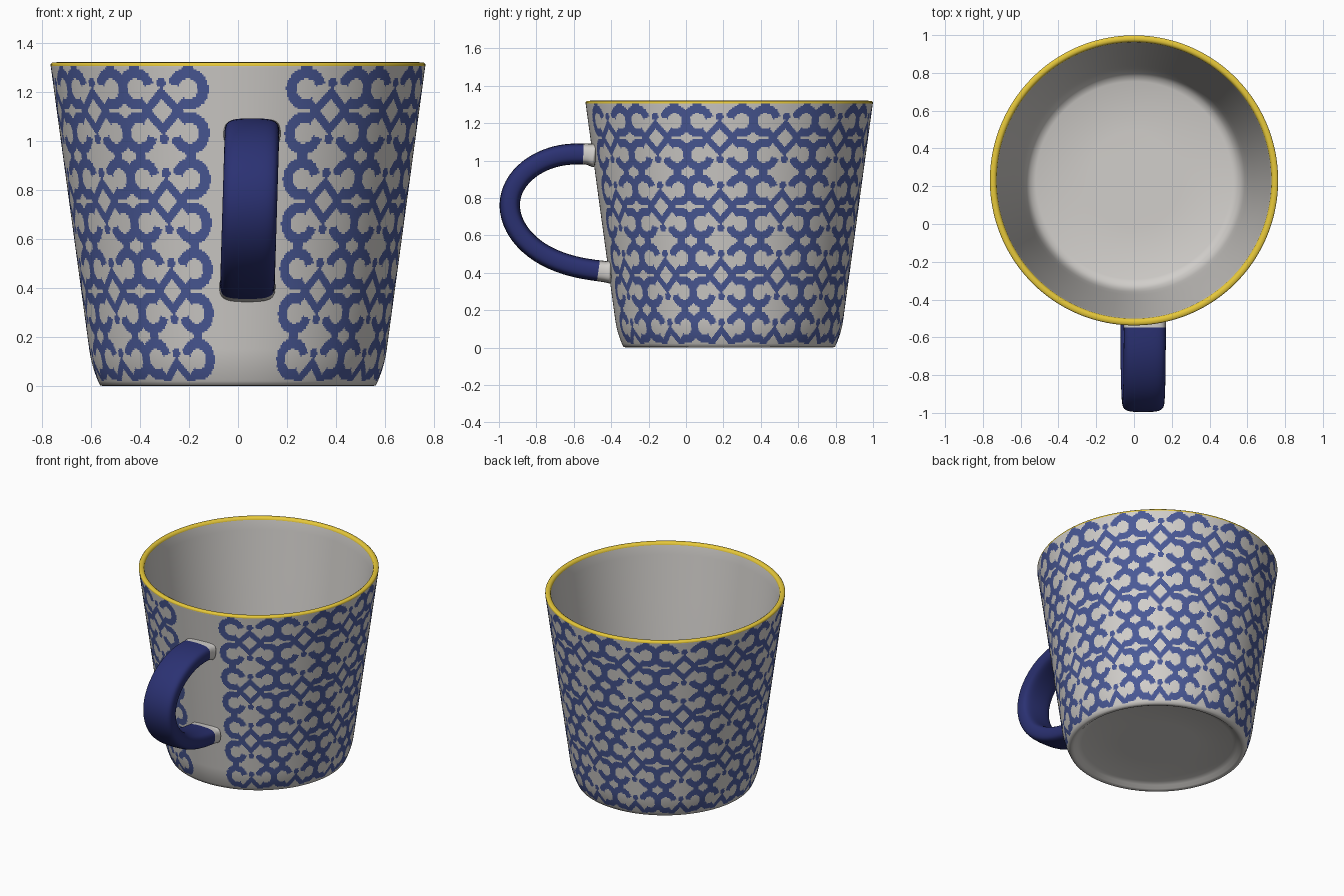
import bpy, bmesh, math
from mathutils import Vector

old = bpy.data.objects.get("Cube")
if old:
    bpy.data.objects.remove(old, do_unlink=True)


def material(name, rgb):
    m = bpy.data.materials.new(name)
    m.use_nodes = True
    m.diffuse_color = (*rgb, 1)
    m.node_tree.nodes["Principled BSDF"].inputs["Base Color"].default_value = (*rgb, 1)
    return m


white = material("glazed white", (0.64, 0.62, 0.595))
pattern_blue = material("pattern blue", (0.068, 0.1, 0.31))
yellow = material("rim yellow", (0.84, 0.61, 0.045))
handle_blue = material("handle blue", (0.024, 0.031, 0.17))


def make_object(name, verts, faces, slots, mats):
    mesh = bpy.data.meshes.new(name)
    mesh.from_pydata(verts, [], faces)
    for m in mats:
        mesh.materials.append(m)
    mesh.polygons.foreach_set("material_index", slots)
    mesh.polygons.foreach_set("use_smooth", [True] * len(faces))
    mesh.update()
    obj = bpy.data.objects.new(name, mesh)
    bpy.context.collection.objects.link(obj)
    return obj


# Painted ornament: columns of hooks, diamonds and dots, mirrored both ways
COLUMNS = 13
COLUMN_WIDTH = 0.36
ROW = 0.1835
ROWS = 7
TOP = 1.305
GAP_ANGLE = math.radians(-87)


def motif(u, v):
    """u, v: distances from the centre of a diamond."""
    if math.hypot(u, v - 0.115) < 0.021:              # dot
        return True
    if abs(u + v - 0.074) < 0.023:                    # diamond outline
        return True
    if abs(u - 0.118) < 0.022 and v > 0.155:          # link to the next row
        return True
    du, dv = u - 0.116, v - 0.09
    if abs(math.hypot(du, dv) - 0.064) < 0.022:       # hook with an open side
        a = math.degrees(math.atan2(dv, du)) % 360
        return not 165 < a < 235
    return False


def is_painted(angle, z):
    t = (angle - GAP_ANGLE) / math.tau * COLUMNS
    v = abs((TOP - z) % (2 * ROW) - ROW)
    k = round(t)
    return any(c % COLUMNS and motif(abs(t - c) * COLUMN_WIDTH, v)
               for c in (k - 1, k, k + 1))


# Cup: one lathed profile, from the underside, up the wall, down to the floor
SEGMENTS = COLUMNS * 52
STEPS = ROWS * 26
CENTRE_Y = 0.231
DEPTH = 1.006
BOTTOM = TOP - ROWS * ROW


def wall_radius(z):
    return 0.606 + 0.136 * (z - 0.15) - 1.1 * max(0, 0.15 - z) ** 2


profile = [(0.25, 0.035), (0.48, 0.033), (0.51, 0.022), (0.53, 0.005),
           (0.545, 0), (0.562, 0.004)]
first_wall = len(profile)
for i in range(STEPS + 1):
    z = BOTTOM + (TOP - BOTTOM) * i / STEPS
    profile.append((wall_radius(z), z))
last_wall = len(profile) - 1
profile += [(0.763, 1.313), (0.757, 1.319), (0.74, 1.32), (0.73, 1.314), (0.727, 1.303)]
last_rim = len(profile) - 1
profile += [(0.719, 1.24), (0.682, 0.95), (0.637, 0.6), (0.602, 0.3), (0.587, 0.19),
            (0.572, 0.125), (0.55, 0.095), (0.52, 0.083), (0.25, 0.08)]

verts, faces, slots = [], [], []
for r, z in profile:
    for j in range(SEGMENTS):
        a = math.tau * j / SEGMENTS
        verts.append((r * math.cos(a), CENTRE_Y + DEPTH * r * math.sin(a), z))
for i in range(len(profile) - 1):
    mid_z = (profile[i][1] + profile[i + 1][1]) / 2
    for j in range(SEGMENTS):
        n = (j + 1) % SEGMENTS
        low, high = i * SEGMENTS, (i + 1) * SEGMENTS
        faces.append((low + j, low + n, high + n, high + j))
        slot = 0
        if first_wall <= i < last_wall:
            slot = int(is_painted(math.tau * (j + 0.5) / SEGMENTS, mid_z))
        elif last_wall <= i < last_rim:
            slot = 2
        slots.append(slot)
faces.append(tuple(reversed(range(SEGMENTS))))
faces.append(tuple(range(len(verts) - SEGMENTS, len(verts))))
slots += [0, 0]
make_object("cup", verts, faces, slots, [white, pattern_blue, yellow])

# Handle: a rounded flat bar lofted along a loop, flaring white at the wall
path = [(-0.478, 1.028, 1.25), (-0.498, 1.03, 1.13), (-0.515, 1.033, 1.03),
        (-0.535, 1.036, 1), (-0.64, 1.036, 1), (-0.74, 1.013, 1),
        (-0.845, 0.958, 1), (-0.922, 0.87, 1), (-0.95, 0.77, 1),
        (-0.93, 0.67, 1), (-0.87, 0.575, 1), (-0.76, 0.487, 1),
        (-0.6, 0.428, 1), (-0.445, 0.408, 1), (-0.43, 0.406, 1.02),
        (-0.414, 0.405, 1.07), (-0.396, 0.405, 1.17)]
SIDES = 16


def squared(value):
    return math.copysign(abs(value) ** 0.6, value)


verts, faces, slots = [], [], []
for i, (y, z, scale) in enumerate(path):
    a, b = path[max(i - 1, 0)], path[min(i + 1, len(path) - 1)]
    along = Vector((0, b[0] - a[0], b[1] - a[1])).normalized()
    across = along.cross(Vector((1, 0, 0)))
    lean = 0.038 + 0.03 * (z - 0.4)
    for s in range(SIDES):
        t = math.tau * s / SIDES
        side = Vector((lean + 0.113 * (1 + (scale - 1) * 0.3) * squared(math.cos(t)), y, z))
        verts.append(side + across * 0.057 * scale * squared(math.sin(t)))
for i in range(len(path) - 1):
    for s in range(SIDES):
        n = (s + 1) % SIDES
        low, high = i * SIDES, (i + 1) * SIDES
        faces.append((low + s, high + s, high + n, low + n))
        slots.append(0 if 2 < i < len(path) - 4 else 1)
faces += [tuple(range(SIDES)), tuple(range(len(verts) - SIDES, len(verts)))]
slots += [1, 1]
handle = make_object("handle", verts, faces, slots, [handle_blue, white])

# Make the handle faces point outward, then round it off
bm = bmesh.new()
bm.from_mesh(handle.data)
bmesh.ops.recalc_face_normals(bm, faces=bm.faces)
bm.to_mesh(handle.data)
bm.free()
rounding = handle.modifiers.new("rounding", "SUBSURF")
rounding.levels = rounding.render_levels = 2
